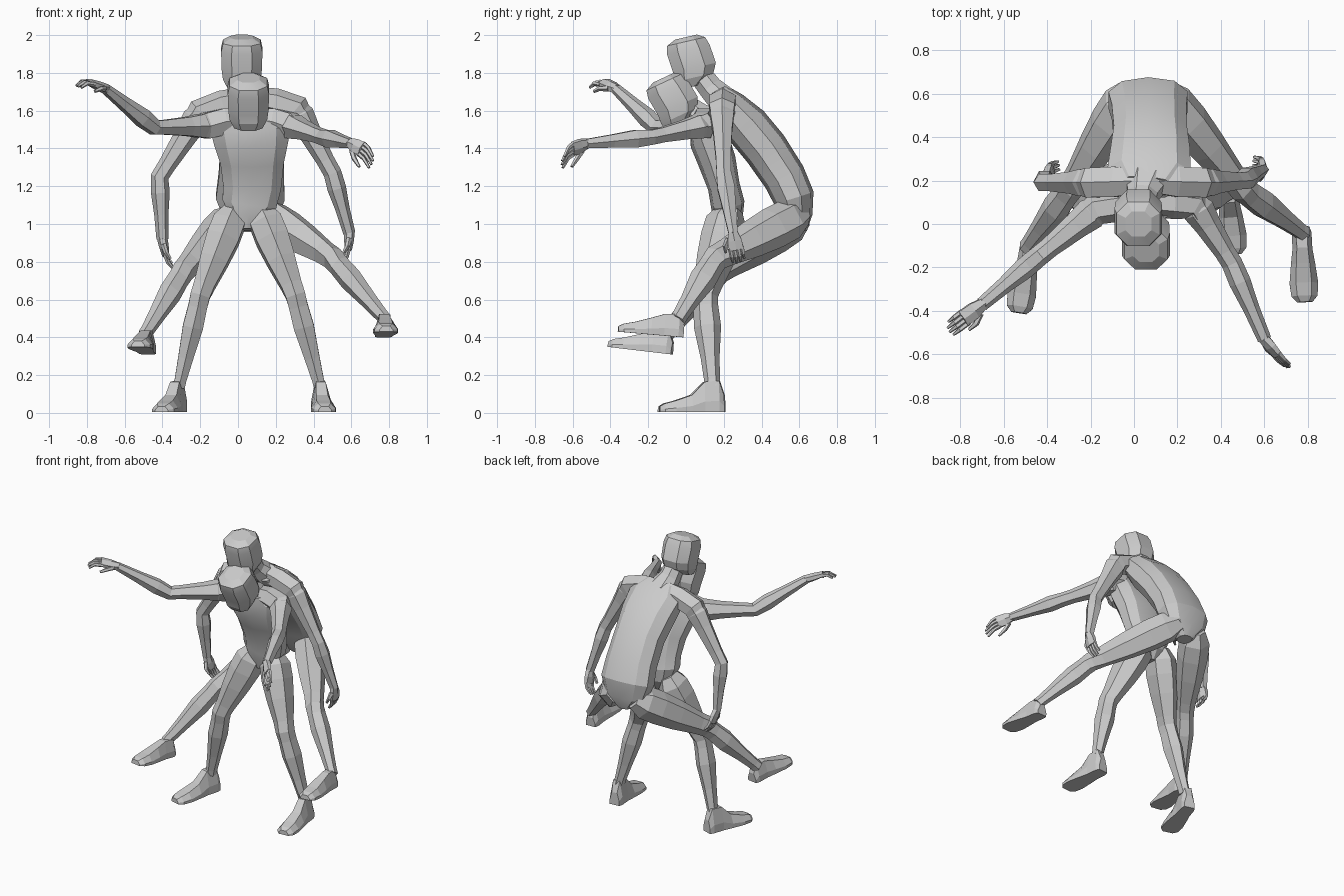
import bpy, bmesh, math
from mathutils import Vector as V

if "Cube" in bpy.data.objects:
    bpy.data.objects.remove(bpy.data.objects["Cube"])


def mesh_object(name, rings, smooth=None):
    """Skin a list of equal-length rings and cap both ends."""
    bm = bmesh.new()
    vs = [[bm.verts.new(p) for p in r] for r in rings]
    n = len(vs[0])
    for a, b in zip(vs, vs[1:]):
        for i in range(n):
            j = (i + 1) % n
            bm.faces.new((a[i], a[j], b[j], b[i]))
    bm.faces.new(vs[0][::-1])
    bm.faces.new(vs[-1])
    bmesh.ops.recalc_face_normals(bm, faces=bm.faces)
    me = bpy.data.meshes.new(name)
    bm.to_mesh(me)
    bm.free()
    ob = bpy.data.objects.new(name, me)
    bpy.context.collection.objects.link(ob)
    if smooth:
        bpy.ops.object.select_all(action='DESELECT')
        ob.select_set(True)
        bpy.context.view_layer.objects.active = ob
        bpy.ops.object.shade_smooth_by_angle(angle=math.radians(smooth))
    return ob


def bulge(c, power):
    return math.copysign(abs(c) ** power, c)


def loft(name, pts, radii, side=(1, 0, 0), n=6, smooth=None, power=1):
    """Faceted tube through pts; radii = (across side vector, across the other way)."""
    pts = [V(p) for p in pts]
    rings = []
    for k, p in enumerate(pts):
        t = (pts[min(k + 1, len(pts) - 1)] - pts[max(k - 1, 0)]).normalized()
        u = V(side)
        u = (u - t * u.dot(t)).normalized()
        w = t.cross(u)
        a, b = radii[k]
        rings.append([p + u * a * bulge(math.cos(q), power) + w * b * bulge(math.sin(q), power)
                      for q in (math.tau * (i + .5) / n for i in range(n))])
    return mesh_object(name, rings, smooth)


def limb(name, a, b, c, prof, side=(1, 0, 0)):
    """Two-segment limb; prof = (position 0-2 along the joints, width, depth)."""
    a, b, c = V(a), V(b), V(c)
    pts = [a.lerp(b, t) if t <= 1 else b.lerp(c, t - 1) for t, _, _ in prof]
    return loft(name, pts, [(w, d) for _, w, d in prof], side)


LEG = [(-.2, .06, .07), (-.03, .098, .11), (.2, .1, .112), (.5, .086, .1), (.85, .064, .074), (1, .06, .07),
       (1.12, .058, .066), (1.35, .062, .072), (1.7, .046, .05), (1.95, .036, .042), (2.03, .036, .042)]
ARM = [(0, .06, .06), (.1, .072, .075), (.35, .058, .062), (.8, .045, .048), (1, .045, .048),
       (1.25, .053, .05), (1.6, .04, .038), (2, .028, .032)]


def foot(name, heel, toe, rise=1):
    """Flat-soled foot from heel to toe."""
    heel, toe = V(heel), V(toe)
    d = (toe - heel).normalized()
    s = d.cross(V((0, 0, 1))).normalized()
    up = s.cross(d)
    sect = [(-1, 0), (1, 0), (1, .35), (.55, 1), (-.55, 1), (-1, .35)]
    stations = [(0, .036, .08 * rise), (.08, .045, .15 * rise), (.3, .046, .145 * rise), (.5, .056, .09),
                (.75, .066, .06), (.92, .06, .045), (1, .035, .03)]
    return mesh_object(name, [[heel.lerp(toe, t) + s * x * w + up * y * h for x, y in sect]
                              for t, w, h in stations])


def hand(name, wrist, tip, side, curl, thumb=1):
    """Palm, four bent fingers and a thumb."""
    wrist, tip, side, curl = V(wrist), V(tip), V(side), V(curl)
    d = tip - wrist
    side = (side - d * side.dot(d) / d.length_squared).normalized()
    loft(name + "_palm", [wrist - d * .05, wrist + d * .25, wrist + d * .58],
         [(.028, .028), (.043, .026), (.045, .019)], side)
    for i in range(4):
        p = wrist + d * .5 + side * (i - 1.5) * .021
        k = (1, 1.08, 1.05, .85)[i if thumb < 0 else 3 - i]
        loft(f"{name}_finger_{i}", [p, p + d * .28 * k + curl * .12, p + d * .48 * k + curl * .5],
             [(.012, .014), (.011, .012), (.007, .008)], side, 5)
    p = wrist + d * .15 + side * .03 * thumb
    loft(name + "_thumb", [p, p + d * .22 + side * .025 * thumb + curl * .1,
                           p + d * .45 + side * .028 * thumb + curl * .4],
         [(.016, .016), (.014, .013), (.008, .009)], side, 5)


def head(name, origin, pitch):
    """Angular head tipped forward by pitch degrees."""
    o, a = V(origin), math.radians(pitch)
    up, fw = V((0, -math.sin(a), math.cos(a))), V((0, -math.cos(a), -math.sin(a)))
    # height, half width, front, back
    prof = [(-.005, .075, .1, .02), (.04, .1, .114, .1), (.09, .107, .11, .125),
            (.19, .11, .12, .115), (.235, .1, .11, .1), (.258, .06, .06, .06)]
    rings = []
    for h, w, f, b in prof:
        ring = []
        for i in range(8):
            q = math.tau * (i + .5) / 8
            x, y = bulge(math.cos(q), .8) * w * 1.06, bulge(math.sin(q), .8) * 1.05
            ring.append(o + up * h + V((x, 0, 0)) + fw * ((f - b) / 2 + y * (f + b) / 2))
        rings.append(ring)
    return mesh_object(name, rings, 20)


def torso(name, rows):
    """Rows: x, y, z, half width, half depth."""
    return loft(name, [r[:3] for r in rows], [r[3:] for r in rows], n=10, smooth=20, power=.85)


# rear figure: leaning trunk, neck and head
torso("rear_torso", [(.065, .59, .96, .05, .05), (.065, .585, 1.04, .15, .085), (.065, .57, 1.14, .19, .11),
                     (.07, .52, 1.25, .18, .115), (.075, .42, 1.4, .175, .12), (.075, .32, 1.52, .19, .12),
                     (.07, .23, 1.62, .2, .095), (.06, .17, 1.68, .13, .07)])
loft("rear_neck", [(.06, .2, 1.65), (.04, .13, 1.72), (.03, .06, 1.81)],
     [(.11, .085), (.075, .07), (.065, .065)], n=8)
head("rear_head", (.02, .058, 1.738), 13)

# front figure: upright trunk, neck and head
torso("front_torso", [(.05, .21, .97, .03, .05), (.05, .22, 1.04, .1, .08), (.06, .22, 1.11, .15, .09),
                      (.075, .2, 1.2, .16, .085), (.075, .165, 1.33, .175, .1), (.07, .125, 1.44, .205, .105),
                      (.065, .1, 1.52, .22, .085), (.06, .08, 1.57, .13, .065)])
loft("front_neck", [(.06, .1, 1.55), (.055, .04, 1.6), (.055, -.03, 1.65)],
     [(.1, .08), (.07, .066), (.065, .06)], n=8)
head("front_head", (.055, -.012, 1.54), 25)

# legs and feet: hip, knee, ankle, heel, toe
legs = {
    "rear_right": ((.19, .54, 1.02), (.5, .16, .82), (.775, -.04, .5), (.77, -.015, .4), (.785, -.36, .43)),
    "rear_left": ((-.06, .54, 1.0), (-.29, .17, .75), (-.49, -.1, .42), (-.475, -.075, .31), (-.53, -.41, .35)),
    "front_right": ((.15, .21, 1.0), (.305, .1, .62), (.43, .14, .15), (.43, .2, .005), (.46, -.14, .005)),
    "front_left": ((-.05, .21, 1.0), (-.2, .1, .62), (-.31, .14, .15), (-.305, .2, .005), (-.405, -.14, .005)),
}
for n, (hip, knee, ankle, heel, toe) in legs.items():
    limb(n + "_leg", hip, knee, ankle, LEG)
    foot(n + "_foot", heel, toe, .8 if n.startswith("rear") else 1.1)

# arms and hands: shoulder, elbow, wrist, fingertip, palm side vector, finger curl, thumb side
Y = (0, 1, 0)
arms = {
    "rear_right": ((.31, .19, 1.61), (.5, .2, 1.27), (.59, .25, .95), (.58, .28, .8), Y, (-.06, 0, 0), -1),
    "rear_left": ((-.2, .19, 1.59), (-.415, .19, 1.25), (-.4, .22, .92), (-.37, .26, .77), Y, (.05, 0, 0), -1),
    "front_right": ((.28, .09, 1.52), (.45, -.18, 1.46), (.6, -.53, 1.425), (.7, -.655, 1.375), (.5, 0, 1),
                    (.02, 0, -.1), -1),
    "front_left": ((-.17, .07, 1.52), (-.44, -.15, 1.51), (-.7, -.37, 1.715), (-.85, -.485, 1.775), Y,
                   (0, 0, -.09), -1),
}
necks = {"rear": V((.06, .2, 1.67)), "front": V((.06, .1, 1.55))}
for n, (sh, el, wr, tip, side, curl, th) in arms.items():
    front = n.startswith("front")
    ref = (0, 0, 1) if front else Y
    limb(n + "_arm", sh, el, wr, ARM, ref)
    hand(n + "_hand", wr, tip, side, curl, th)
    # shoulder muscle bridging neck and upper arm
    sh, el, neck = V(sh), V(el), necks[n.split("_")[0]]
    loft(n + "_shoulder", [neck, neck.lerp(sh, .55) + V((0, 0, .01)), sh, sh.lerp(el, .3)],
         [(.06, .06), (.08, .072), (.078, .075), (.055, .058)], ref)
